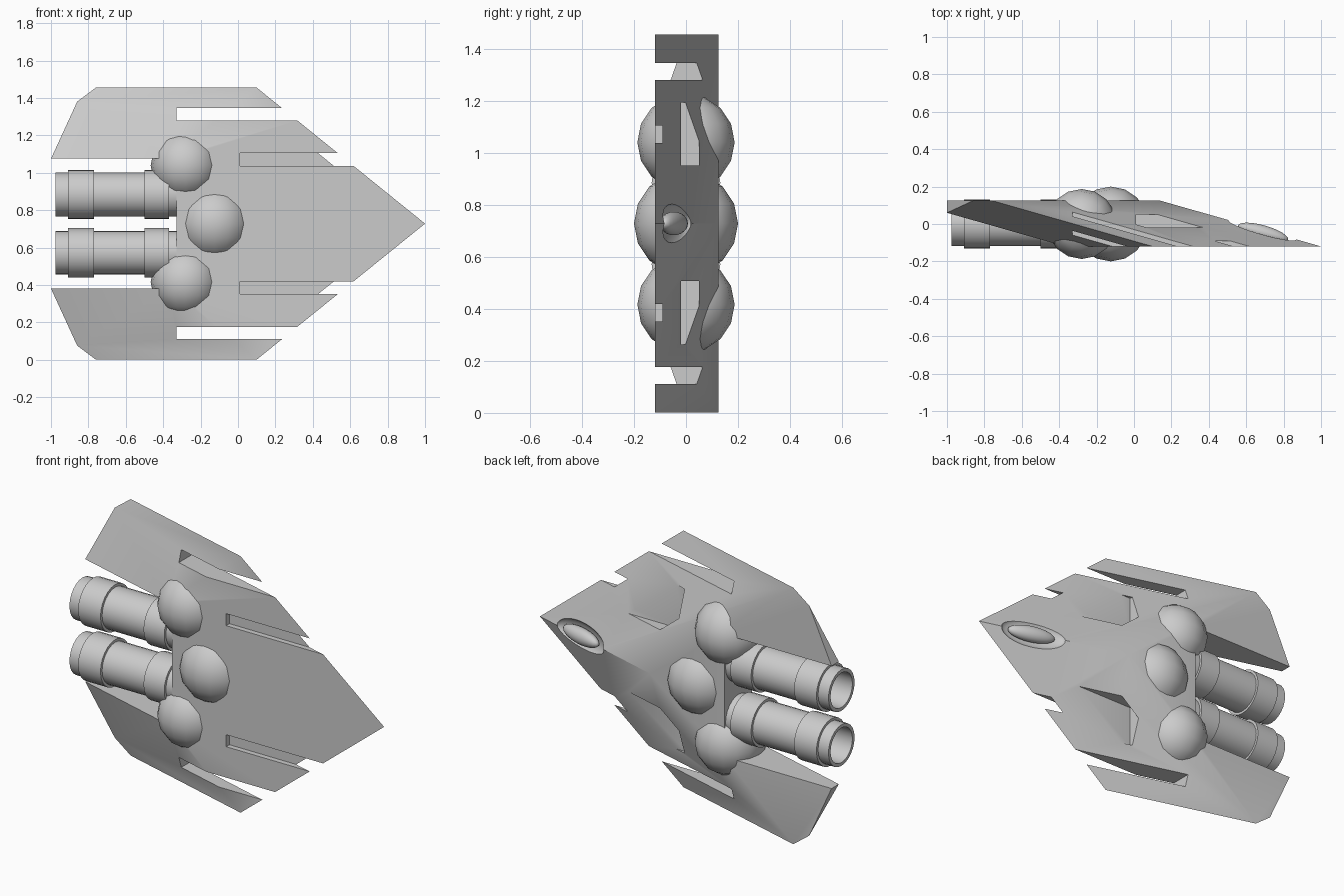
import bpy, bmesh, math
from mathutils import Matrix, Vector

MID = 0.728                      # height of the mirror plane
BACK, BELLY = 0.125, -0.12       # y of the flat back and the flat belly
SLOPE = math.atan(0.285)         # fall of the ridge towards the nose

cube = bpy.data.objects.get("Cube")
if cube:
    bpy.data.objects.remove(cube, do_unlink=True)

grey = bpy.data.materials.new("hull grey")
grey.use_nodes = True
grey.diffuse_color = (0.6, 0.6, 0.6, 1)
grey.node_tree.nodes["Principled BSDF"].inputs["Base Color"].default_value = (0.6, 0.6, 0.6, 1)


def make(name, bm):
    bmesh.ops.recalc_face_normals(bm, faces=bm.faces)
    mesh = bpy.data.meshes.new(name)
    bm.to_mesh(mesh)
    bm.free()
    mesh.materials.append(grey)
    obj = bpy.data.objects.new(name, mesh)
    bpy.context.collection.objects.link(obj)
    return obj


def select(obj):
    bpy.ops.object.select_all(action="DESELECT")
    obj.select_set(True)
    bpy.context.view_layer.objects.active = obj


def smooth(obj, angle=30):
    select(obj)
    bpy.ops.object.shade_smooth_by_angle(angle=math.radians(angle))


def box(name, x, y, z):
    bm = bmesh.new()
    bmesh.ops.create_cube(bm, size=1)
    for v in bm.verts:
        v.co = [(a + b) / 2 + c * (b - a) for (a, b), c in zip((x, y, z), v.co)]
    return make(name, bm)


def ellipsoid(name, centre, radii, segments=16, rings=8, tilt=0):
    bm = bmesh.new()
    place = (Matrix.Translation(centre) @ Matrix.Rotation(tilt, 4, "Z")
             @ Matrix.Diagonal((*radii, 1)))
    bmesh.ops.create_uvsphere(bm, u_segments=segments, v_segments=rings,
                              radius=1, matrix=place)
    return make(name, bm)


def cut(obj, cutter):
    cutter.hide_render = True
    mod = obj.modifiers.new("cut", "BOOLEAN")
    mod.operation, mod.solver, mod.object = "DIFFERENCE", "EXACT", cutter
    select(obj)
    bpy.ops.object.modifier_apply(modifier=mod.name)
    bpy.data.objects.remove(cutter, do_unlink=True)


def span(side, low, high):
    return tuple(sorted((MID + side * low, MID + side * high)))


# Wedge hull: flat belly, ridged back and thin upswept wing tips
bm = bmesh.new()
bm.verts.new((1, BELLY, MID))
bm.verts.new((0.14, BACK, MID))
for side in (1, -1):
    for x, y, dz in ((0.1, BELLY, 0.727), (-0.76, BACK, 0.727), (-0.86, BACK, 0.652),
                     (-1, BACK, 0.347), (-1, 0.06, 0.347), (-0.367, BELLY, 0.347)):
        bm.verts.new((x, y, MID + side * dz))
bmesh.ops.convex_hull(bm, input=bm.verts)
bmesh.ops.dissolve_limit(bm, angle_limit=math.radians(2), verts=bm.verts, edges=bm.edges)
hull = make("hull", bm)

# Engine bay, wing slots, belly grooves and back pockets
cut(hull, box("bay", (-2, -0.33), (-1, 1), (MID - 0.347, MID + 0.347)))
for side in (1, -1):
    cut(hull, box("wing_slot", (-0.33, 2), (-1, 1), span(side, 0.552, 0.617)))
    cut(hull, box("groove", (0.01, 2), (-1, -0.09), span(side, 0.309, 0.377)))
    cut(hull, box("pocket", (0.01, 1), (-0.02, 0.05), span(side, 0.222, 0.465)))

# Canopy sunk in an oval hollow on the ridge
cut(hull, ellipsoid("hollow", (0.685, -0.034, MID), (0.19, 0.045, 0.085), 32, 16, -SLOPE))
smooth(hull)
smooth(ellipsoid("canopy", (0.69, -0.047, MID), (0.14, 0.04, 0.045), 24, 12, -SLOPE), 60)

# Round domes through the hull
smooth(ellipsoid("centre_dome", (-0.125, 0, MID), (0.2, 0.2, 0.2)), 60)
for side, label in ((1, "upper"), (-1, "lower")):
    smooth(ellipsoid(label + "_dome", (-0.28, 0, MID + side * 0.312),
                     (0.187, 0.187, 0.187)), 60)

# Banded hollow engines
THIN, WIDE, BORE = 0.117, 0.132, 0.098
profile = ((-0.3, 0), (-0.3, THIN), (-0.37, THIN), (-0.37, WIDE), (-0.5, WIDE),
           (-0.5, THIN), (-0.77, THIN), (-0.77, WIDE), (-0.91, WIDE), (-0.91, THIN),
           (-0.975, THIN), (-0.975, BORE), (-0.6, BORE), (-0.6, 0))
for side, label in ((1, "upper"), (-1, "lower")):
    bm = bmesh.new()
    axis = Vector((0, 0, MID + side * 0.156))
    points = [bm.verts.new(axis + Vector((x, 0, r))) for x, r in profile]
    edges = [bm.edges.new(pair) for pair in zip(points, points[1:])]
    bmesh.ops.spin(bm, geom=points + edges, cent=axis, axis=(1, 0, 0),
                   angle=math.tau, steps=24)
    bmesh.ops.remove_doubles(bm, verts=bm.verts, dist=0.0005)
    smooth(make(label + "_engine", bm))
